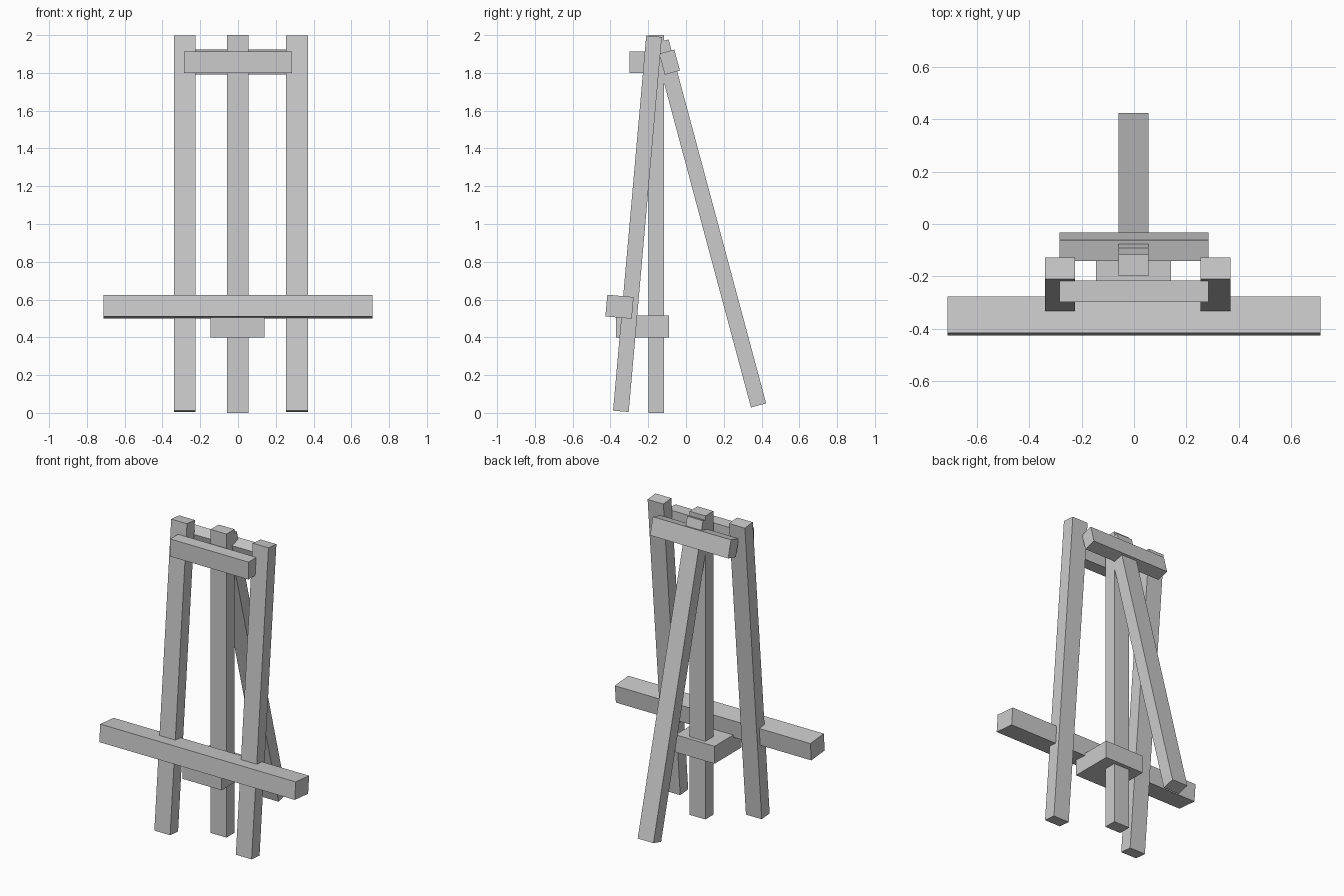
import bpy
from math import radians
from mathutils import Matrix, Vector

if "Cube" in bpy.data.objects:
    bpy.data.objects.remove(bpy.data.objects["Cube"])

T, W = 0.083, 0.115      # timber thickness and width


def beam(name, size, loc, tilt=0.0):
    """Box timber of a given size, tilted about the x axis."""
    bpy.ops.mesh.primitive_cube_add(size=1)
    ob = bpy.context.object
    ob.name = name
    ob.data.transform(Matrix.Diagonal(Vector((*size, 1))))
    ob.location = loc
    ob.rotation_euler.x = radians(tilt)
    return ob


# Pair of front legs leaning back
for side, x in (("left", -0.282), ("right", 0.312)):
    beam(f"front_leg_{side}", (W, T, 1.993), (x, -0.257, 1.001), -5.05)

# Upright centre post and splayed rear leg
beam("centre_post", (W, T, 2.0), (-0.002, -0.158, 1.0))
beam("rear_leg", (W, T, 1.995), (-0.002, 0.126, 1.003), 15)

# Canvas shelf, following the lean of the front legs
beam("canvas_shelf", (1.425, 0.14, W), (0, -0.352, 0.562), -5.05)

# Block tying the shelf to the centre post
beam("shelf_support", (0.285, 0.28, W), (-0.002, -0.231, 0.457))

# Crossbars at the top, front and rear
beam("front_crossbar", (0.57, T, W), (0, -0.257, 1.857))
beam("rear_crossbar", (0.57, T, W), (0, -0.087, 1.857), 15)
